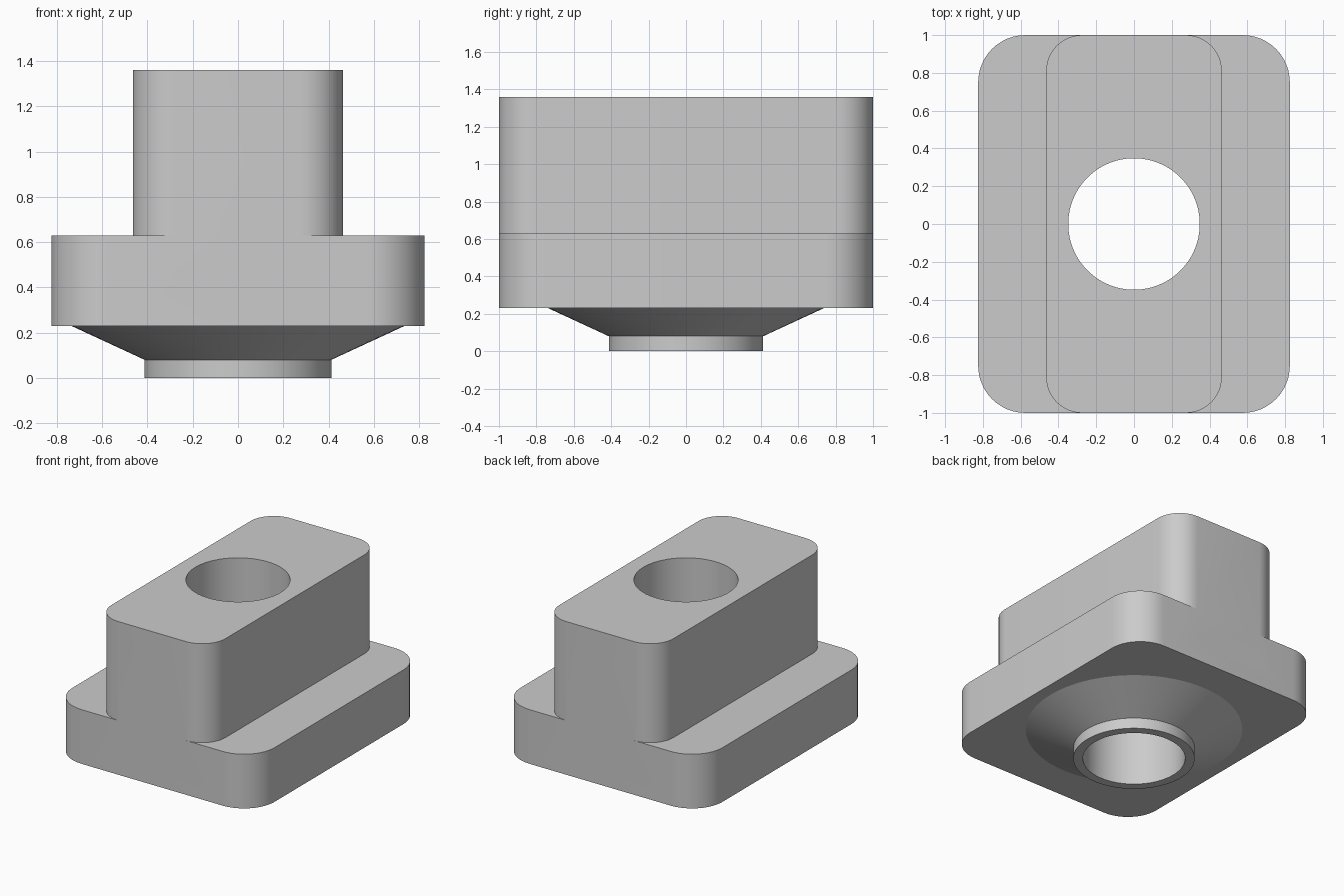
import bpy, bmesh
from math import sin, cos, pi, radians

default = bpy.data.objects.get("Cube")
if default:
    bpy.data.objects.remove(default, do_unlink=True)

grey = bpy.data.materials.new("plain grey")
grey.use_nodes = True
colour = (0.6, 0.6, 0.6, 1)
grey.diffuse_color = colour
grey.node_tree.nodes["Principled BSDF"].inputs["Base Color"].default_value = colour


def rounded_outline(hx, hy, r, steps=12):
    """Outline of a rectangle with rounded corners; r = hx = hy gives a circle."""
    pts = []
    for q, (sx, sy) in enumerate([(1, 1), (-1, 1), (-1, -1), (1, -1)]):
        for i in range(steps + 1):
            a = (q + i / steps) * pi / 2
            p = (sx * (hx - r) + r * cos(a), sy * (hy - r) + r * sin(a))
            if hx > r or i < steps:
                pts.append(p)
    return pts


def loft(name, sections):
    """Closed solid through (z, outline) sections."""
    bm = bmesh.new()
    rings = [[bm.verts.new((x, y, z)) for x, y in pts] for z, pts in sections]
    n = len(rings[0])
    bm.faces.new(rings[0][::-1])
    bm.faces.new(rings[-1])
    for low, high in zip(rings, rings[1:]):
        for i in range(n):
            j = (i + 1) % n
            bm.faces.new((low[i], low[j], high[j], high[i]))
    mesh = bpy.data.meshes.new(name)
    bm.to_mesh(mesh)
    bm.free()
    mesh.materials.append(grey)
    obj = bpy.data.objects.new(name, mesh)
    bpy.context.collection.objects.link(obj)
    return obj


def circle(r):
    return rounded_outline(r, r, r, 24)


def combine(target, tool, operation):
    """Apply a boolean and discard the tool."""
    bpy.context.view_layer.objects.active = target
    mod = target.modifiers.new(operation, "BOOLEAN")
    mod.operation, mod.object, mod.solver = operation, tool, "EXACT"
    bpy.ops.object.modifier_apply(modifier=mod.name)
    bpy.data.objects.remove(tool, do_unlink=True)


# Wide flange with the narrow block rising from it
body = loft("slotted_nut_body", [(z, rounded_outline(0.825, 1, 0.25)) for z in (0.23, 0.63)])
block = loft("upper_block", [(z, rounded_outline(0.465, 1, 0.19)) for z in (0.4, 1.36)])
combine(body, block, "UNION")

# Conical underside ending in a short collar
spigot = loft("cone_and_collar", [(0, circle(0.413)), (0.08, circle(0.413)),
                                  (0.23, circle(0.737)), (0.35, circle(0.737))])
combine(body, spigot, "UNION")

# Bore through the full height
bore = loft("bore_cutter", [(z, circle(0.348)) for z in (-0.1, 1.5)])
combine(body, bore, "DIFFERENCE")

# Smooth curves, crisp edges
bpy.ops.object.select_all(action="DESELECT")
body.select_set(True)
bpy.context.view_layer.objects.active = body
bpy.ops.object.shade_smooth_by_angle(angle=radians(20))
